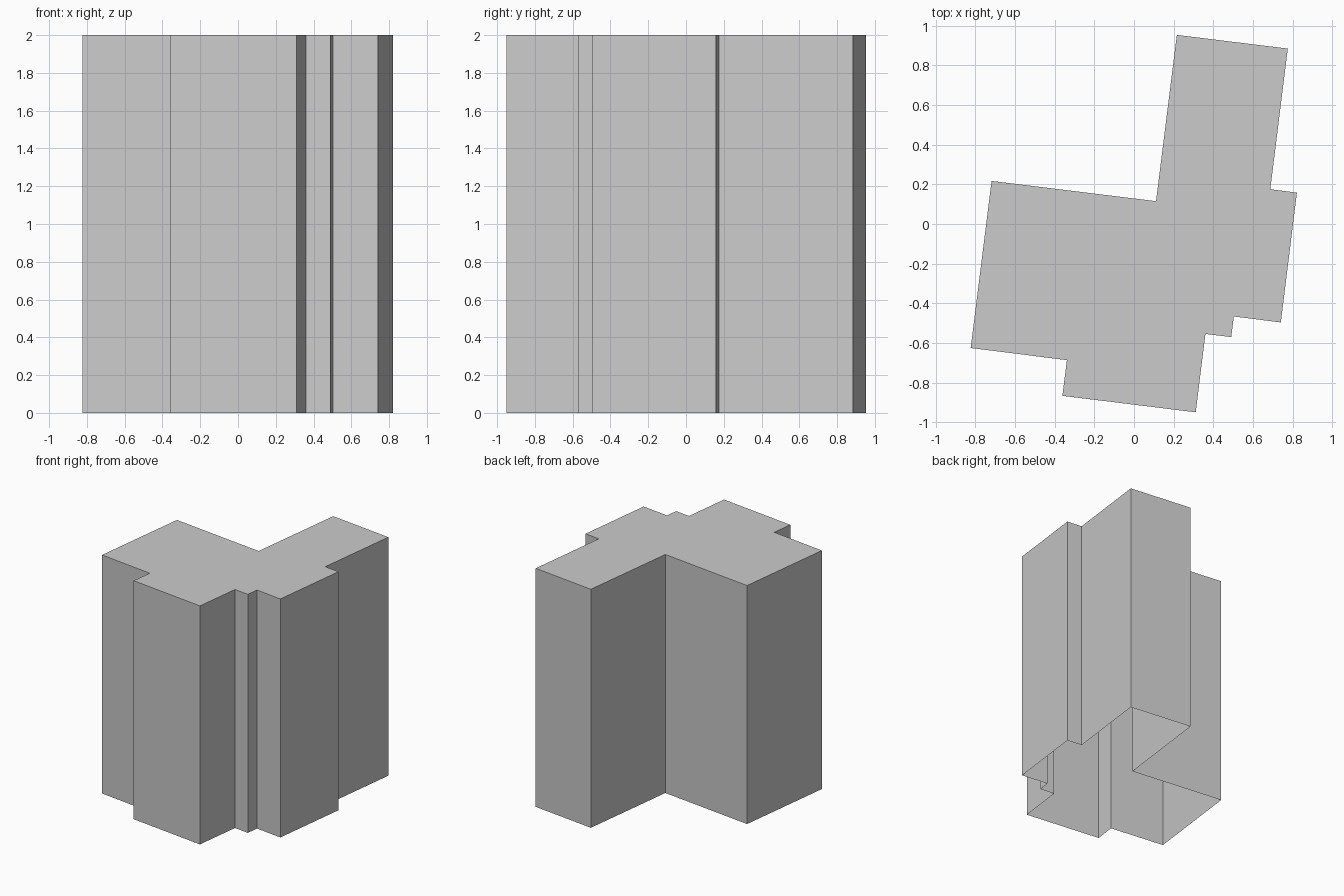
import bpy
import bmesh

HEIGHT = 2.0

cube = bpy.data.objects.get("Cube")
if cube:
    bpy.data.objects.remove(cube, do_unlink=True)

# One plain grey for the whole building
grey = bpy.data.materials.new("light_grey")
grey.use_nodes = True
colour = (0.6, 0.6, 0.6, 1.0)
grey.diffuse_color = colour
grey.node_tree.nodes["Principled BSDF"].inputs["Base Color"].default_value = colour

# Footprint, counter-clockwise from the left wing's front corner
footprint = [
    (-0.823, -0.625), (-0.338, -0.686), (-0.361, -0.866), (0.311, -0.949),
    (0.36, -0.554), (0.49, -0.57), (0.503, -0.466), (0.74, -0.496),
    (0.821, 0.158), (0.687, 0.175), (0.775, 0.884), (0.216, 0.953),
    (0.111, 0.115), (-0.718, 0.217),
]

# Walls with a flat roof, open underneath
bm = bmesh.new()
base = [bm.verts.new((x, y, 0)) for x, y in footprint]
top = [bm.verts.new((x, y, HEIGHT)) for x, y in footprint]
for i in range(len(base)):
    j = (i + 1) % len(base)
    bm.faces.new((base[i], base[j], top[j], top[i]))
bm.faces.new(top)

mesh = bpy.data.meshes.new("building_block")
bm.to_mesh(mesh)
bm.free()
mesh.materials.append(grey)
building = bpy.data.objects.new("building_block", mesh)
bpy.context.collection.objects.link(building)
